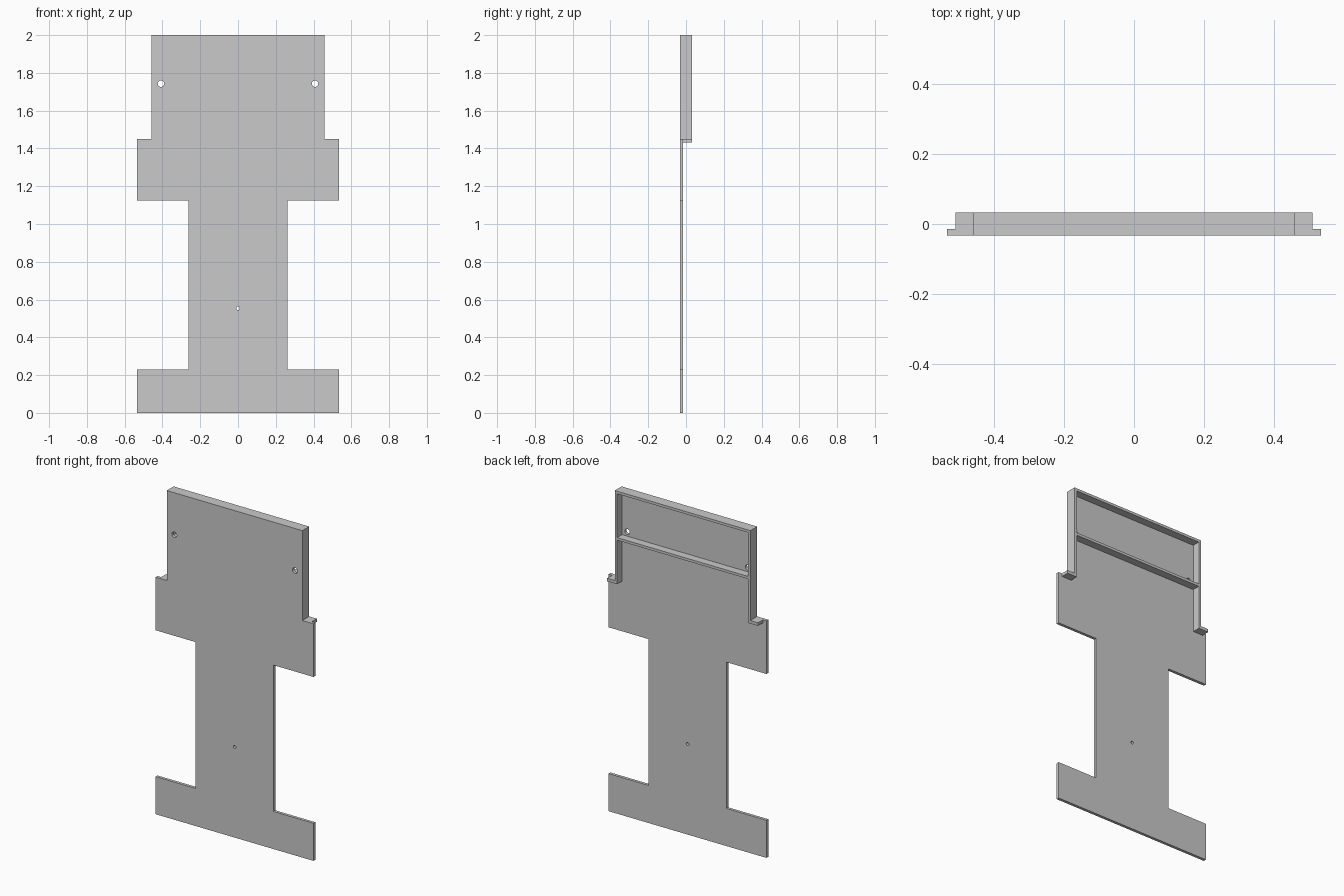
import bpy
import bmesh

cube = bpy.data.objects.get("Cube")
if cube:
    bpy.data.objects.remove(cube, do_unlink=True)

grey = bpy.data.materials.new("light_grey")
grey.use_nodes = True
colour = (0.59, 0.59, 0.59, 1)
grey.diffuse_color = colour
grey.node_tree.nodes["Principled BSDF"].inputs["Base Color"].default_value = colour

FRONT, BACK = -0.033, 0.033
PLATE = 0.018          # panel thickness
WALL = 0.016           # rim thickness
TOP, LEDGE = 2.0, 1.45
HEAD, WING, WAIST = 0.459, 0.534, 0.263   # half widths


def finish(name, bm):
    bmesh.ops.recalc_face_normals(bm, faces=bm.faces)
    mesh = bpy.data.meshes.new(name)
    bm.to_mesh(mesh)
    bm.free()
    mesh.materials.append(grey)
    obj = bpy.data.objects.new(name, mesh)
    bpy.context.collection.objects.link(obj)
    return obj


def prism(name, outline, y0, y1):
    """Extrude an x-z outline from y0 to y1."""
    bm = bmesh.new()
    face = bm.faces.new([bm.verts.new((x, y0, z)) for x, z in outline])
    moved = bmesh.ops.extrude_face_region(bm, geom=[face])["geom"]
    verts = [v for v in moved if isinstance(v, bmesh.types.BMVert)]
    bmesh.ops.translate(bm, verts=verts, vec=(0, y1 - y0, 0))
    return finish(name, bm)


def bar(name, half_width, z0, z1):
    """Horizontal bar standing on the back of the panel."""
    outline = [(-half_width, z0), (half_width, z0), (half_width, z1), (-half_width, z1)]
    return prism(name, outline, FRONT + PLATE, BACK)


# Flat panel with stepped, mirrored outline
half = [(WING, 0), (WING, 0.23), (WAIST, 0.23), (WAIST, 1.125),
        (WING, 1.125), (WING, LEDGE), (HEAD, LEDGE), (HEAD, TOP)]
outline = half + [(-x, z) for x, z in reversed(half)]
panel = prism("panel", outline, FRONT, FRONT + PLATE)

# Screw holes through the panel
for x, z, radius in [(-0.408, 1.743, 0.017), (0.408, 1.743, 0.017), (0, 0.554, 0.009)]:
    bpy.ops.mesh.primitive_cylinder_add(vertices=24, radius=radius, depth=0.2,
                                        location=(x, FRONT, z), rotation=(1.5708, 0, 0))
    cutter = bpy.context.object
    cutter.name = "hole_cutter"
    cutter.hide_render = True
    cutter.data.materials.append(grey)
    cut = panel.modifiers.new("hole", "BOOLEAN")
    cut.operation = "DIFFERENCE"
    cut.solver = "EXACT"
    cut.object = cutter
    bpy.context.view_layer.objects.active = panel
    bpy.ops.object.modifier_apply(modifier=cut.name)
    bpy.data.objects.remove(cutter, do_unlink=True)

# Rim and cross rib on the back of the head
bar("top_rim", HEAD, TOP - WALL, TOP)
bar("cross_rib", HEAD - WALL, 1.7, 1.716)

# Side rims, each ending in a small outward ledge
low = LEDGE - 0.019
for side, name in [(1, "left"), (-1, "right")]:
    rim = [(HEAD - WALL, low), (0.51, low), (0.51, LEDGE), (HEAD, LEDGE),
           (HEAD, TOP - WALL), (HEAD - WALL, TOP - WALL)]
    prism(name + "_rim_and_ledge", [(side * x, z) for x, z in rim], FRONT + PLATE, BACK)
